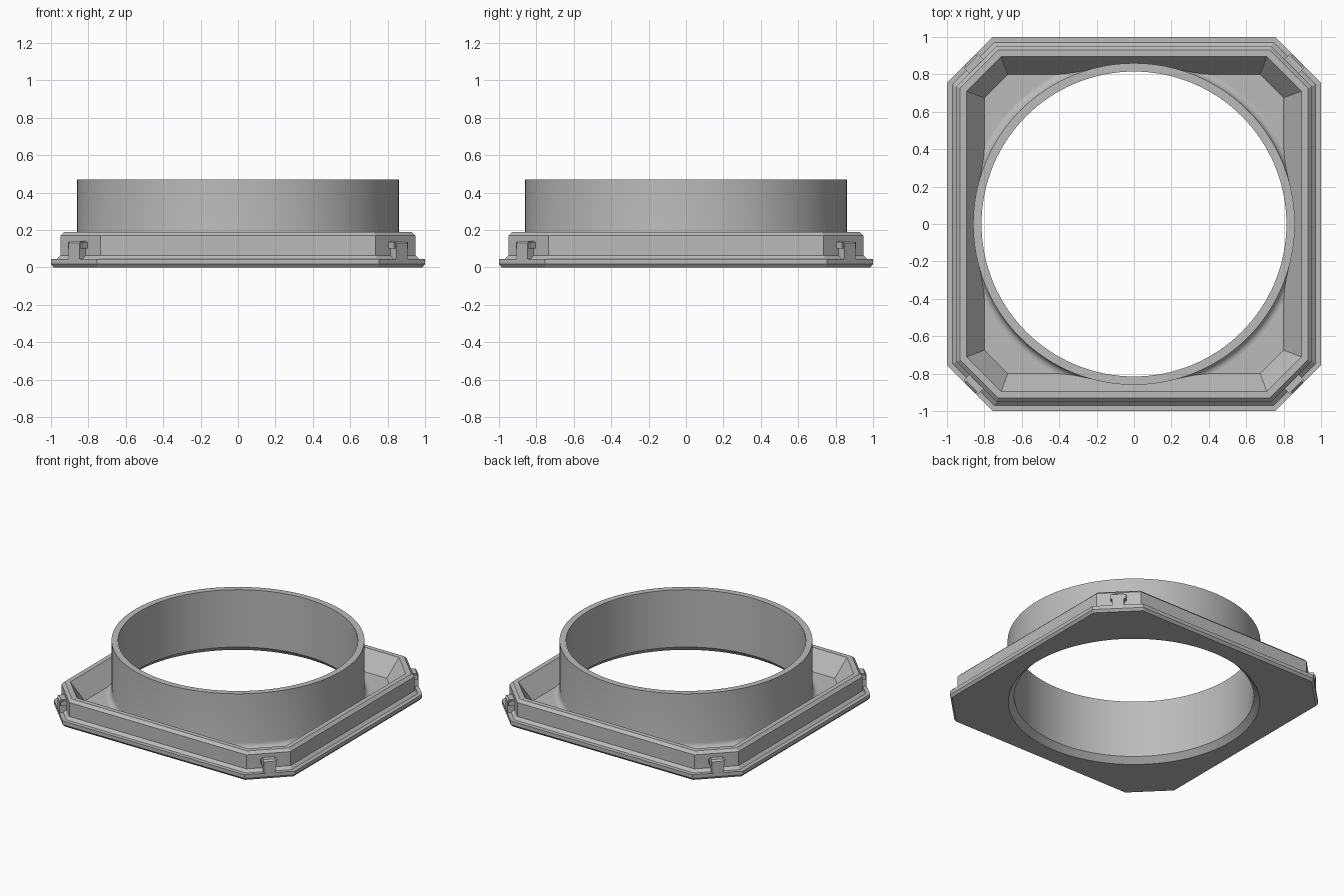
import bpy, bmesh, math
from mathutils import Matrix, Vector

cube = bpy.data.objects.get("Cube")
if cube:
    bpy.data.objects.remove(cube, do_unlink=True)

SEGMENTS = 128
grey = bpy.data.materials.new("grey plastic")
grey.use_nodes = True
colour = (0.5, 0.5, 0.5, 1)
grey.diffuse_color = colour
grey.node_tree.nodes["Principled BSDF"].inputs["Base Color"].default_value = colour


def make_object(name, bm):
    bmesh.ops.recalc_face_normals(bm, faces=bm.faces)
    mesh = bpy.data.meshes.new(name)
    bm.to_mesh(mesh)
    bm.free()
    mesh.materials.append(grey)
    obj = bpy.data.objects.new(name, mesh)
    bpy.context.collection.objects.link(obj)
    return obj


def activate(obj):
    bpy.ops.object.select_all(action='DESELECT')
    obj.select_set(True)
    bpy.context.view_layer.objects.active = obj


def skin(bm, loops, closed=False):
    """Join matching vertex loops with quads."""
    n = len(loops[0])
    pairs = list(zip(loops, loops[1:]))
    if closed:
        pairs.append((loops[-1], loops[0]))
    for a, b in pairs:
        for i in range(n):
            j = (i + 1) % n
            bm.faces.new((a[i], a[j], b[j], b[i]))


def octagon(bm, half, corner, z):
    """Square loop with cut corners."""
    points = []
    for k in range(4):
        turn = Matrix.Rotation(k * math.pi / 2, 3, 'Z')
        points += [turn @ Vector((half, corner, z)), turn @ Vector((corner, half, z))]
    return [bm.verts.new(p) for p in points]


def lathe(bm, profile):
    loops = []
    for r, z in profile:
        loops.append([bm.verts.new((r * math.cos(a), r * math.sin(a), z))
                      for a in (math.tau * i / SEGMENTS for i in range(SEGMENTS))])
    skin(bm, loops, closed=True)


# Flange plate with raised, bevelled rim and sloping tray walls
bm = bmesh.new()
levels = [(0.985, 0.75, 0), (1, 0.755, 0.018), (1, 0.755, 0.045), (0.97, 0.747, 0.045),
          (0.95, 0.735, 0.065), (0.95, 0.735, 0.17), (0.93, 0.727, 0.19),
          (0.895, 0.71, 0.19), (0.80, 0.675, 0.06)]
rings = [octagon(bm, *level) for level in levels]
skin(bm, rings)
bm.faces.new(rings[0][::-1])
bm.faces.new(rings[-1])
flange = make_object("flange", bm)

# Round opening through the flange
bm = bmesh.new()
bmesh.ops.create_cone(bm, cap_ends=True, segments=SEGMENTS, radius1=0.855,
                      radius2=0.855, depth=1)
cutter = make_object("opening_cutter", bm)
cutter.hide_render = True
cut = flange.modifiers.new("opening", 'BOOLEAN')
cut.operation = 'DIFFERENCE'
cut.solver = 'EXACT'
cut.object = cutter
activate(flange)
bpy.ops.object.modifier_apply(modifier=cut.name)
bpy.data.objects.remove(cutter, do_unlink=True)

# Round collar: chamfered mouth below, small fillet onto the tray floor
bm = bmesh.new()
fillet = [(0.90 - 0.04 * math.cos(t), 0.10 - 0.04 * math.sin(t))
          for t in (math.pi / 2 * i / 6 for i in range(7))]
lathe(bm, [(0.855, 0), (0.815, 0.04), (0.815, 0.47), (0.86, 0.47)]
      + fillet + [(0.90, 0.03), (0.857, 0.03)])
collar = make_object("collar", bm)
activate(collar)
bpy.ops.object.shade_smooth_by_angle(angle=math.radians(30))


# Corner clips: a post with a bevelled head and a lug on each side
def clip_box(bm, size, centre):
    made = bmesh.ops.create_cube(bm, size=1)["verts"]
    bmesh.ops.scale(bm, vec=size, verts=made)
    bmesh.ops.translate(bm, vec=centre, verts=made)
    return made


for k, name in enumerate(("back_left", "back_right", "front_right", "front_left")):
    bm = bmesh.new()
    post = clip_box(bm, (0.06, 0.08, 0.10), (1.21, 0, 0.092))
    head = [e for e in bm.edges
            if all(v.co.z > 0.1 and v.co.x > 1.22 for v in e.verts)]
    bmesh.ops.bevel(bm, geom=head, offset=0.012, segments=1, affect='EDGES')
    for side in (-1, 1):
        clip_box(bm, (0.045, 0.015, 0.035), (1.21, side * 0.046, 0.118))
    bmesh.ops.rotate(bm, cent=(0, 0, 0), verts=bm.verts,
                     matrix=Matrix.Rotation(math.pi / 4 + k * math.pi / 2, 3, 'Z'))
    make_object("clip_" + name, bm)
